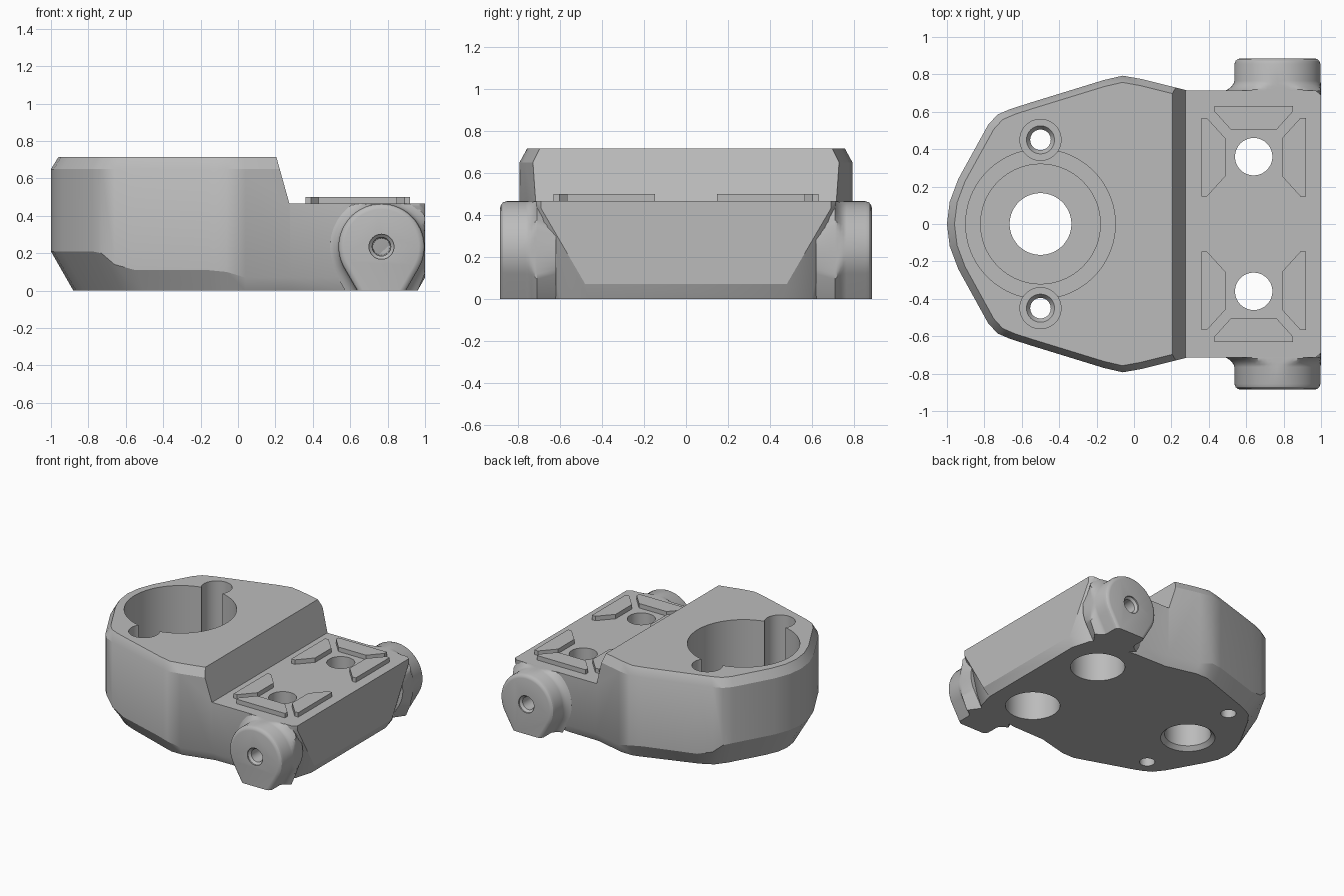
import bpy, bmesh, math
from mathutils import Matrix

if "Cube" in bpy.data.objects:
    bpy.data.objects.remove(bpy.data.objects["Cube"])

grey = bpy.data.materials.new("plain grey")
grey.use_nodes = True
grey.diffuse_color = (0.5, 0.5, 0.5, 1)
grey.node_tree.nodes["Principled BSDF"].inputs["Base Color"].default_value = (0.5, 0.5, 0.5, 1)


def make(name, rings):
    """Skin a closed solid through matching rings of points, capped at both ends."""
    bm = bmesh.new()
    loops = [[bm.verts.new(p) for p in ring] for ring in rings]
    for low, high in zip(loops, loops[1:]):
        for i in range(len(low)):
            j = (i + 1) % len(low)
            bm.faces.new((low[i], low[j], high[j], high[i]))
    bm.faces.new(loops[0])
    bm.faces.new(loops[-1])
    bmesh.ops.recalc_face_normals(bm, faces=bm.faces)
    mesh = bpy.data.meshes.new(name)
    bm.to_mesh(mesh)
    bm.free()
    mesh.materials.append(grey)
    obj = bpy.data.objects.new(name, mesh)
    bpy.context.collection.objects.link(obj)
    return obj


def prism(name, outline, bottom, top):
    return make(name, [[(x, y, z) for x, y in outline] for z in (bottom, top)])


def turned(profile, sides=64):
    """Solid of revolution about z from (radius, height) pairs."""
    turn = [math.tau * i / sides for i in range(sides)]
    return make("cutter", [[(r * math.cos(a), r * math.sin(a), z) for a in turn]
                           for r, z in profile])


def cut(target, cutter):
    cutter.hide_render = True
    bpy.context.view_layer.objects.active = target
    mod = target.modifiers.new("cut", "BOOLEAN")
    mod.operation, mod.solver, mod.object = "DIFFERENCE", "EXACT", cutter
    bpy.ops.object.modifier_apply(modifier=mod.name)
    bpy.data.objects.remove(cutter)


def smooth(obj):
    bpy.ops.object.select_all(action="DESELECT")
    obj.select_set(True)
    bpy.context.view_layer.objects.active = obj
    bpy.ops.object.shade_smooth_by_angle(angle=math.radians(28))


# Body: half outline as side x, side y, base x, base y, height of the lower chamfer
half = [
    (-1, 0, -.88, 0, .21), (-.985, .12, -.865, .1, .21), (-.94, .24, -.82, .2, .21),
    (-.78, .53, -.68, .45, .21), (-.73, .585, -.62, .53, .2), (-.66, .615, -.56, .565, .14),
    (-.55, .65, -.5, .59, .11), (-.16, .77, -.15, .71, .11), (-.06, .793, -.06, .74, .1),
    (.04, .775, .04, .74, .07), (.28, .715, .28, .68, .07), (.55, .715, .55, .675, .07),
    (.97, .715, .9, .62, .45), (1, .69, .92, .6, .43), (1, .48, .96, .46, .07),
]
full = half + [(x, -y, bx, -by, z) for x, y, bx, by, z in reversed(half[1:])]
body = make("body", [
    [(bx, by, 0) for x, y, bx, by, z in full],
    [(x, y, z) for x, y, bx, by, z in full],
    [(x, y, .65) for x, y, *_ in full],
    [(.955 * x - .005, .955 * y, .715) for x, y, *_ in full],
])

# Lower deck with its sloped step
step = [(.191, .765), (.275, .465), (1.5, .465), (1.5, .765)]
cut(body, make("cutter", [[(x, y, z) for x, z in step] for y in (-1, 1)]))

# Large stepped pocket with a through hole
pocket = turned([(.194, -.05), (.194, 0), (.165, .03), (.165, .28), (.32, .28),
                 (.32, .31), (.4, .31), (.4, .8)], 96)
pocket.matrix_world = Matrix.Translation((-.5, 0, 0))
cut(body, pocket)

for side in (-1, 1):
    # Screw hole beside the pocket
    screw = turned([(.055, -.05), (.055, .27), (.075, .3), (.11, .3), (.11, .8)], 48)
    screw.matrix_world = Matrix.Translation((-.5, side * .45, 0))
    cut(body, screw)
    # Deck hole, counterbored from underneath
    deck = turned([(.194, -.05), (.194, .3), (.1, .3), (.1, .6)])
    deck.matrix_world = Matrix.Translation((.64, side * .36, 0))
    cut(body, deck)
smooth(body)

# Side bosses: round on top, tapering to a flat foot, flared where they meet the body
sections = [(.62, 0), (.71, .055), (.72, .035), (.735, .016), (.75, .005), (.765, 0),
            (.855, 0), (.872, -.006), (.881, -.016), (.885, -.03)]
arc = [math.radians(-30 + 240 * i / 40) for i in range(41)]
cx, cz, radius = .767, .235, .23


def boss_ring(side, y, grow):
    r = radius + grow
    pts = [(r * math.cos(a), r * math.sin(a)) for a in arc]
    foot = r * 2 / math.sqrt(3) - cz / math.sqrt(3)
    pts += [(-foot, -cz), (foot, -cz)]
    return [(min(cx + x, 1), side * y, max(0, min(cz + z, .465))) for x, z in pts]


for side, label in ((-1, "front"), (1, "back")):
    boss = make(label + "_boss", [boss_ring(side, y, g) for y, g in sections])
    for target in (boss,):
        bore = turned([(.045, .7), (.05, .86), (.067, .875), (.067, .95)], 32)
        bore.matrix_world = (Matrix.Translation((cx, 0, cz))
                             @ Matrix.Rotation(-side * math.pi / 2, 4, "X"))
        bpy.context.view_layer.update()
        cut(target, bore)
    smooth(boss)

    # Raised locating pads around each deck hole
    upright = [(-.28, -.21), (-.25, -.21), (-.15, -.1), (-.15, .1), (-.25, .21), (-.28, .21)]
    across = [(-.21, .275), (.21, .275), (.21, .245), (.12, .145), (-.12, .145), (-.21, .245)]
    shapes = {"left": [(-x, y) for x, y in upright], "right": upright, "end": across}
    for pad, shape in shapes.items():
        outline = [(.64 + x, side * (.357 + y)) for x, y in shape]
        prism(f"{label}_{pad}_pad", outline, .455, .5)
